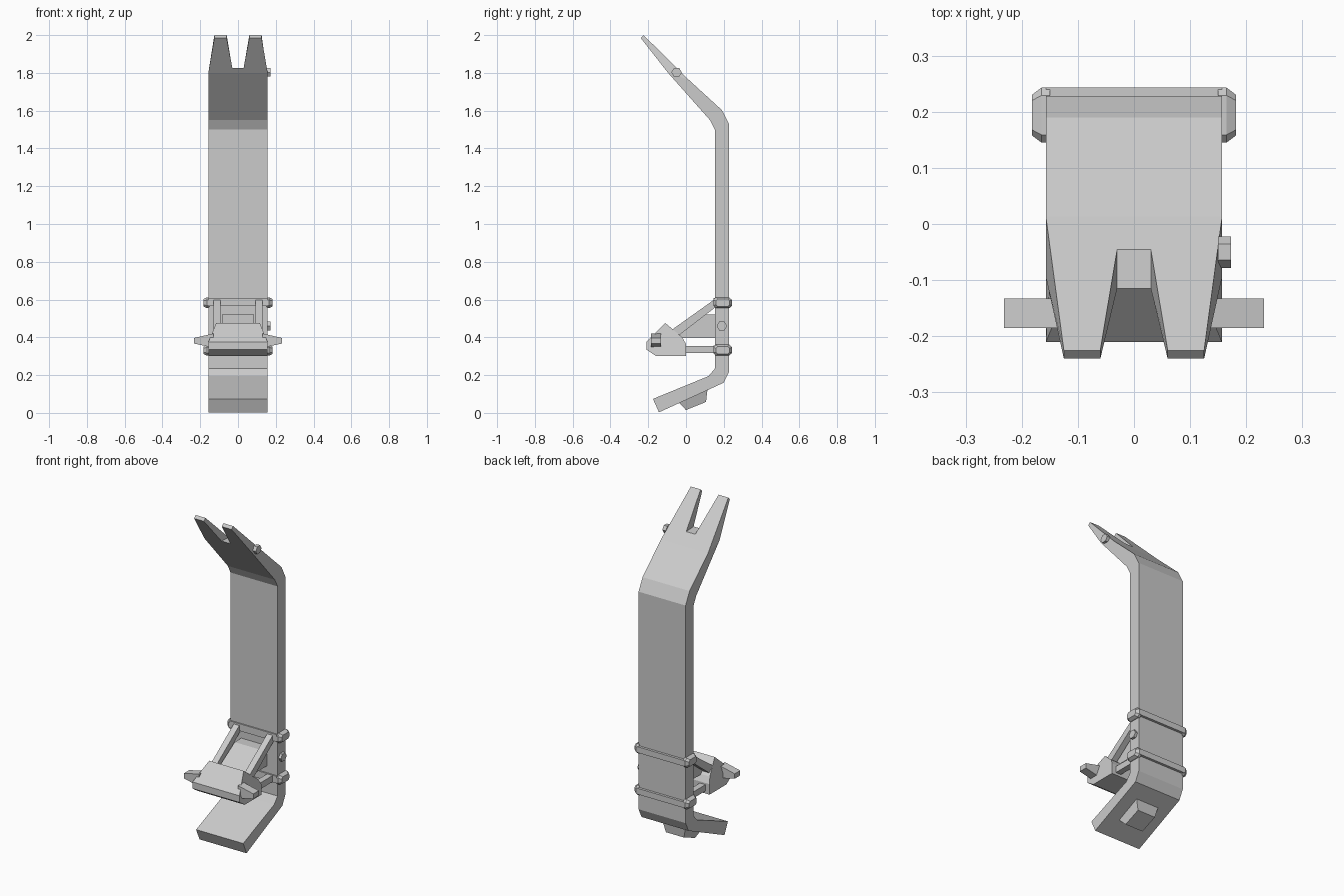
import bpy, bmesh, math
from mathutils import Vector

if "Cube" in bpy.data.objects:
    bpy.data.objects.remove(bpy.data.objects["Cube"])

W = 0.157  # half width of the bar


def finish(name, bm):
    bmesh.ops.recalc_face_normals(bm, faces=bm.faces)
    me = bpy.data.meshes.new(name)
    bm.to_mesh(me)
    bm.free()
    ob = bpy.data.objects.new(name, me)
    bpy.context.collection.objects.link(ob)
    return ob


def loft(name, ring_a, ring_b):
    """Solid between two rings with the same number of points."""
    bm = bmesh.new()
    a = [bm.verts.new(p) for p in ring_a]
    b = [bm.verts.new(p) for p in ring_b]
    bm.faces.new(a)
    bm.faces.new(b)
    n = len(a)
    for i in range(n):
        j = (i + 1) % n
        bm.faces.new((a[i], a[j], b[j], b[i]))
    return finish(name, bm)


def prism(name, profile, x0, x1):
    """Extrude a (y, z) profile along x."""
    return loft(name, [(x0, y, z) for y, z in profile], [(x1, y, z) for y, z in profile])


def box(name, x0, x1, y0, y1, z0, z1):
    return prism(name, [(y0, z0), (y1, z0), (y1, z1), (y0, z1)], x0, x1)


def octagon(x, cy, cz, hy, hz, c):
    pts = [(hy, hz - c), (hy - c, hz), (c - hy, hz), (-hy, hz - c),
           (-hy, c - hz), (c - hy, -hz), (hy - c, -hz), (hy, c - hz)]
    return [(x, cy + y, cz + z) for y, z in pts]


# Bent main bar with the foot
prism("main_bar", [
    (-0.143, 0.003), (0.20, 0.16), (0.228, 0.217), (0.228, 1.53), (0.19, 1.603),
    (0.013, 1.765), (-0.095, 1.80), (0.127, 1.55), (0.153, 1.50),
    (0.153, 0.235), (0.12, 0.195), (-0.175, 0.074)], -W, W)

# Forked claw: plan outline seen on the outer and inner surfaces
outer = {"base": (0.013, 1.765), "tip": (-0.225, 2.0), "notch": (-0.045, 1.822)}
inner = {"base": (-0.095, 1.80), "tip": (-0.24, 1.985), "notch": (-0.115, 1.826)}
half = [(W, "base"), (0.125, "tip"), (0.06, "tip"), (0.03, "notch")]
outline = half + [(-x, k) for x, k in reversed(half)]
loft("fork_claw", [(x, *outer[k]) for x, k in outline], [(x, *inner[k]) for x, k in outline])

# Two clamping straps with chamfered end caps
for label, z in (("upper", 0.583), ("lower", 0.332)):
    box(label + "_strap_back", -W, W, 0.22, 0.243, z - 0.018, z + 0.018)
    box(label + "_strap_front", -W, W, 0.145, 0.16, z - 0.018, z + 0.025)
    for side, s in (("right", 1), ("left", -1)):
        rings = [octagon(s * 0.15, 0.194, z, 0.049, 0.029, 0.014),
                 octagon(s * 0.165, 0.194, z, 0.049, 0.029, 0.014),
                 octagon(s * 0.182, 0.194, z, 0.036, 0.02, 0.01)]
        loft(f"{label}_strap_{side}_cap", rings[0], rings[1])
        loft(f"{label}_strap_{side}_cap_end", rings[1], rings[2])

# Hexagonal bolts on the right edge
for name, y, z in (("lower_bolt", 0.19, 0.46), ("upper_bolt", -0.05, 1.803)):
    prism(name, [(y + 0.028 * math.cos(math.radians(a)), z + 0.026 * math.sin(math.radians(a)))
                 for a in range(0, 360, 60)], 0.15, 0.173)

# Step block in front, narrowing to its top ridge
step = [(0.0, 0.302, W), (0.0, 0.365, W), (-0.02, 0.40, 0.145), (-0.11, 0.476, 0.115),
        (-0.21, 0.375, W), (-0.21, 0.335, W), (-0.16, 0.302, W)]
loft("step_block", [(-w, y, z) for y, z, w in step], [(w, y, z) for y, z, w in step])

# Side pegs, diagonal struts and lower rods
for side, s in (("right", 1), ("left", -1)):
    pegs = []
    for x, z0, z1 in ((0.13, 0.345, 0.42), (0.232, 0.367, 0.397)):
        pegs.append([(s * x, -0.185, z0), (s * x, -0.133, z0),
                     (s * x, -0.133, z1), (s * x, -0.185, z1)])
    loft(side + "_peg", *pegs)
    x0, x1 = s * 0.093, s * 0.13
    prism(side + "_strut", [(0.157, 0.605), (0.157, 0.56), (-0.045, 0.405), (-0.075, 0.44)], x0, x1)
    box(side + "_rod", x0, x1, -0.02, 0.157, 0.317, 0.355)

# Central support between the step and the bar
prism("step_support", [(0.157, 0.397), (0.157, 0.52), (0.09, 0.52),
                       (-0.08, 0.415), (-0.06, 0.397)], -0.085, 0.085)

# Tapered pad under the foot
top = [(-0.045, 0.062), (0.115, 0.135)]
low = [(0.0, 0.015), (0.106, 0.058)]
loft("foot_pad",
     [(-0.08, *top[0]), (0.08, *top[0]), (0.08, *top[1]), (-0.08, *top[1])],
     [(-0.06, *low[0]), (0.06, *low[0]), (0.06, *low[1]), (-0.06, *low[1])])
